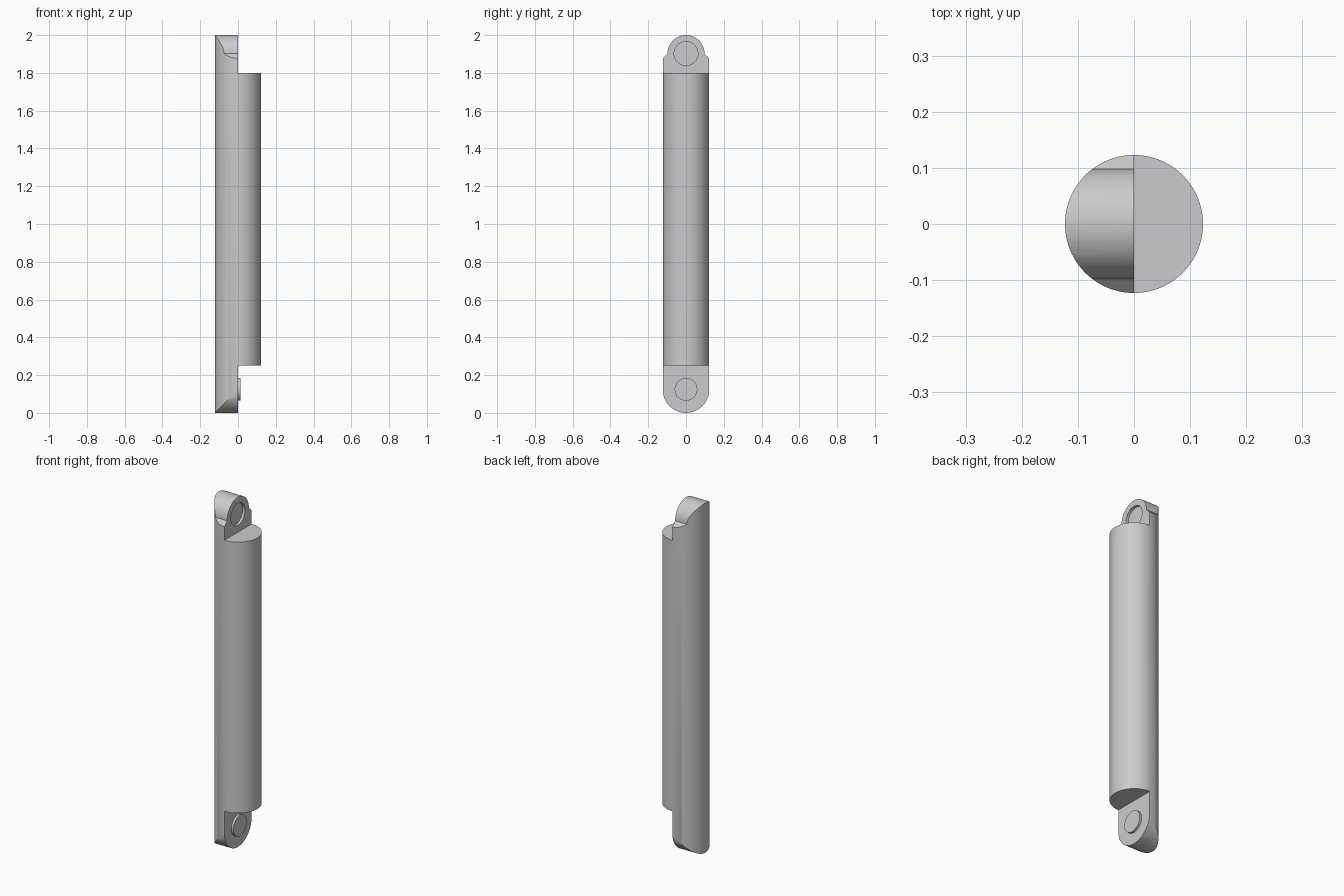
import bpy
import bmesh
from math import pi, sin, cos, radians
from mathutils import Matrix

cube = bpy.data.objects.get("Cube")
if cube:
    bpy.data.objects.remove(cube, do_unlink=True)

R = 0.123            # rod radius
TAB = 0.098          # top lug half width
LOW, HIGH = 0.25, 1.8
PIN_Z, SOCKET_Z = 0.125, 1.902

steel = bpy.data.materials.new("light_grey")
grey = (0.6, 0.6, 0.61, 1)
steel.diffuse_color = grey
steel.use_nodes = True
steel.node_tree.nodes["Principled BSDF"].inputs["Base Color"].default_value = grey


def to_object(name, bm):
    bmesh.ops.recalc_face_normals(bm, faces=bm.faces[:])
    mesh = bpy.data.meshes.new(name)
    bm.to_mesh(mesh)
    bm.free()
    mesh.materials.append(steel)
    obj = bpy.data.objects.new(name, mesh)
    bpy.context.collection.objects.link(obj)
    return obj


def cylinder(name, radius, depth, centre, along_x=False, sides=96):
    bm = bmesh.new()
    turn = Matrix.Rotation(pi / 2, 4, "Y") if along_x else Matrix()
    bmesh.ops.create_cone(bm, cap_ends=True, segments=sides, radius1=radius,
                          radius2=radius, depth=depth,
                          matrix=Matrix.Translation(centre) @ turn)
    return to_object(name, bm)


def box(name, low, high):
    bm = bmesh.new()
    size = [b - a for a, b in zip(low, high)]
    mid = [(a + b) / 2 for a, b in zip(low, high)]
    bmesh.ops.create_cube(bm, size=1, matrix=Matrix.Translation(mid) @ Matrix.Diagonal((*size, 1)))
    return to_object(name, bm)


def arc(radius, centre_z, start, steps=48):
    angles = [start + pi * i / steps for i in range(steps + 1)]
    return [(radius * cos(a), centre_z + radius * sin(a)) for a in angles]


def combine(target, tool, operation):
    mod = target.modifiers.new(operation.lower(), "BOOLEAN")
    mod.object = tool
    mod.operation = operation
    mod.solver = "EXACT"
    bpy.context.view_layer.objects.active = target
    bpy.ops.object.modifier_apply(modifier=mod.name)
    bpy.data.objects.remove(tool, do_unlink=True)


# Side outline with a rounded foot and a narrower rounded top lug
outline = (arc(R, R, pi) + [(0.2, 0.2), (0.2, HIGH)]
           + arc(TAB, 2 - TAB, 0) + [(-0.2, HIGH), (-0.2, 0.2)])
bm = bmesh.new()
face = bm.faces.new([bm.verts.new((-0.2, y, z)) for y, z in outline])
extruded = bmesh.ops.extrude_face_region(bm, geom=[face])["geom"]
bmesh.ops.translate(bm, vec=(0.4, 0, 0),
                    verts=[v for v in extruded if isinstance(v, bmesh.types.BMVert)])
envelope = to_object("envelope", bm)

# Rod, trimmed to the outline, then halved at both ends to leave the lugs
rod = cylinder("connecting_rod", R, 2.2, (0, 0, 1))
combine(rod, envelope, "INTERSECT")
combine(rod, box("lower_cut", (0, -0.3, -0.2), (0.3, 0.3, LOW)), "DIFFERENCE")
combine(rod, box("upper_cut", (0, -0.3, HIGH), (0.3, 0.3, 2.2)), "DIFFERENCE")

# Shallow socket in the top lug
combine(rod, cylinder("socket", 0.063, 0.03, (0, 0, SOCKET_Z), True, 64), "DIFFERENCE")

# Matching raised pin on the bottom lug
combine(rod, cylinder("pin", 0.06, 0.026, (0, 0, PIN_Z), True, 64), "UNION")

bpy.ops.object.select_all(action="DESELECT")
rod.select_set(True)
bpy.context.view_layer.objects.active = rod
bpy.ops.object.shade_smooth_by_angle(angle=radians(30))
